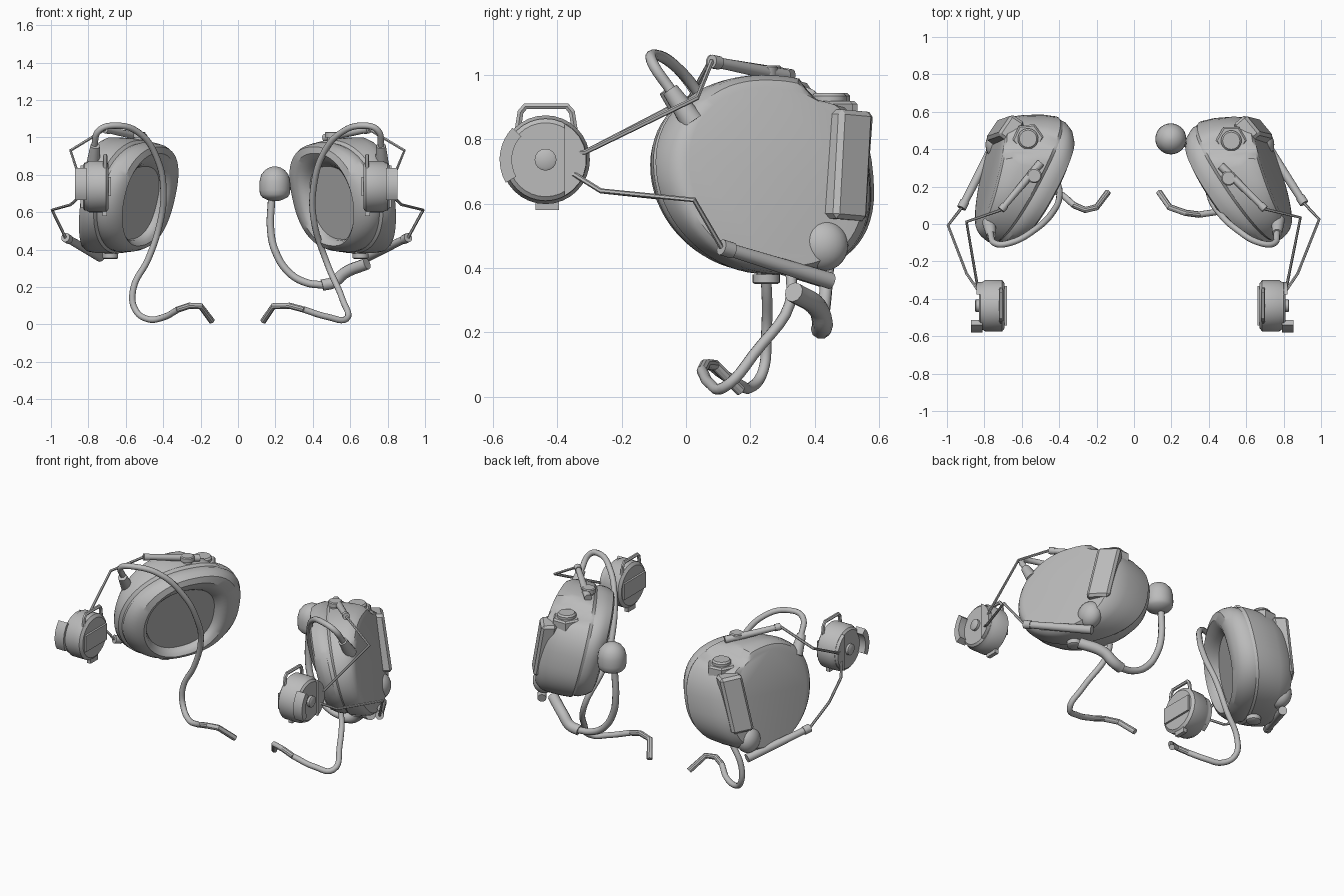
import bpy, bmesh, math
from mathutils import Vector, Matrix

if "Cube" in bpy.data.objects:
    bpy.data.objects.remove(bpy.data.objects["Cube"])

grey = bpy.data.materials.new("grey_plastic")
grey.diffuse_color = (0.5, 0.5, 0.5, 1)
grey.use_nodes = True
grey.node_tree.nodes["Principled BSDF"].inputs["Base Color"].default_value = grey.diffuse_color
SIDES = {1: "right", -1: "left"}
TURN = math.radians(5.5)


def place(p, side):
    """Right-hand point to its place; the left cup is mirrored and turned a little."""
    x, y, z = p
    if side > 0:
        return Vector((x, y, z))
    if y < -0.15:
        return Vector((-x - 0.02, y, z))
    dx, dy, c, s = x - 0.76, y + 0.03, math.cos(TURN), math.sin(TURN)
    return Vector((-(0.76 + dx * c + dy * s), -0.04 - dx * s + dy * c, z))


def finish(name, bm, side, angle=35):
    for v in bm.verts:
        v.co = place(v.co, side)
    bmesh.ops.recalc_face_normals(bm, faces=bm.faces)
    me = bpy.data.meshes.new(name)
    bm.to_mesh(me)
    bm.free()
    me.materials.append(grey)
    ob = bpy.data.objects.new(f"{SIDES[side]}_{name}", me)
    bpy.context.collection.objects.link(ob)
    bpy.ops.object.select_all(action='DESELECT')
    ob.select_set(True)
    bpy.context.view_layer.objects.active = ob
    bpy.ops.object.shade_smooth_by_angle(angle=math.radians(angle))
    return ob


def skin(bm, rings):
    """Join closed rings of points and cap both ends."""
    vs = [[bm.verts.new(p) for p in r] for r in rings]
    n = len(vs[0])
    for a, b in zip(vs, vs[1:]):
        for i in range(n):
            bm.faces.new((a[i], a[(i + 1) % n], b[(i + 1) % n], b[i]))
    bm.faces.new(vs[0])
    bm.faces.new(vs[-1])


def revolve(name, origin, axis, profile, side, n=24):
    """Profile is (distance along axis, radius)."""
    o = Vector(origin)
    q = Vector(axis).to_track_quat('Z', 'Y')
    bm = bmesh.new()
    skin(bm, [[o + q @ Vector((r * math.cos(2 * math.pi * i / n),
                               r * math.sin(2 * math.pi * i / n), t))
               for i in range(n)] for t, r in profile])
    return finish(name, bm, side)


def rod(name, a, b, r1, r2, side, n=16):
    d = Vector(b) - Vector(a)
    return revolve(name, a, d, [(0, r1), (d.length, r2)], side, n)


def prism(name, yz, x0, x1, side):
    bm = bmesh.new()
    skin(bm, [[(x, y, z) for y, z in yz] for x in (x0, x1)])
    return finish(name, bm, side)


def tube(name, pts, r, side, smooth=True, res=3):
    cu = bpy.data.curves.new(name, 'CURVE')
    cu.dimensions = '3D'
    cu.bevel_depth, cu.bevel_resolution = r, res
    cu.use_fill_caps = True
    cu.resolution_u = 6
    if smooth:
        sp = cu.splines.new('BEZIER')
        sp.bezier_points.add(len(pts) - 1)
        for bp, p in zip(sp.bezier_points, pts):
            bp.co = p
            bp.handle_left_type = bp.handle_right_type = 'AUTO'
    else:
        sp = cu.splines.new('POLY')
        sp.points.add(len(pts) - 1)
        for pt, p in zip(sp.points, pts):
            pt.co = (*p, 1)
        sp.use_smooth = False
    cu.materials.append(grey)
    ob = bpy.data.objects.new(f"{SIDES[side]}_{name}", cu)
    bpy.context.collection.objects.link(ob)


def oval(ax, ay, bx, by, z0, z1, tilt, n=64):
    """Rounded ring from a back point a to a front point b, top leaning inward."""
    a, b = Vector((ax, ay, 0)), Vector((bx, by, 0))
    out = []
    for i in range(n):
        t = 2 * math.pi * i / n
        c, s = math.cos(t), math.sin(t)
        k = 2.45 if c < 0 else 2.05
        u = math.copysign(abs(c) ** (2 / k), c)
        v = math.copysign(abs(s) ** (2 / k), s)
        z = (z0 + z1) / 2 + (z1 - z0) / 2 * v + .015 * max(0, u) ** 2
        lean = tilt * (z - .70)
        p = (a + b) / 2 + (b - a) / 2 * u + Vector((-.85 * lean, -.45 * lean, z))
        # flattened seat for the dial at the upper back
        p.z = min(p.z, .93 - .3 * (p.y - .39) + 1.2 * max(0, .39 - p.y))
        out.append(p)
    return out


CUSHION = [(.385, .35, .635, .01, .455, .845), (.36, .345, .62, -.015, .45, .86),
           (.335, .35, .605, -.045, .435, .89), (.31, .37, .605, -.075, .42, .915),
           (.285, .43, .64, -.1, .40, .95), (.29, .475, .69, -.108, .39, .965),
           (.315, .515, .73, -.1, .385, .975), (.34, .53, .745, -.085, .39, .97)]
SHELL = [(.34, .53, .745, -.085, .39, .97), (.35, .545, .765, -.093, .38, .985),
         (.42, .562, .79, -.08, .38, .995), (.52, .57, .815, -.055, .382, 1.0),
         (.59, .568, .828, -.035, .388, 1.0), (.64, .55, .835, -.015, .405, .985),
         (.655, .52, .832, .012, .43, .96)]

for side in (1, -1):
    # Ear cup: soft cushion with recess, and hard shell that leans less towards the outside
    for name, rows, drop in (("cushion", CUSHION, 0), ("cup_shell", SHELL, .013)):
        bm = bmesh.new()
        skin(bm, [oval(*r, .25 - drop * i) for i, r in enumerate(rows)])
        finish(name, bm, side, 32)

    # Battery box on the outer back edge
    bm = bmesh.new()
    m = (Matrix.Translation((.638, .498, .72)) @ Matrix.Rotation(math.radians(40), 4, 'Z')
         @ Matrix.Rotation(-.07, 4, 'X') @ Matrix.Diagonal((.09, .135, .34, 1)))
    bmesh.ops.create_cube(bm, size=1, matrix=m)
    for v in bm.verts:
        v.co.x -= .17 * (v.co.z - .72)
    bmesh.ops.bevel(bm, geom=bm.edges[:], offset=.015, segments=1, affect='EDGES')
    finish("battery_box", bm, side, 25)

    # Rounded bulge below the box
    bm = bmesh.new()
    bmesh.ops.create_uvsphere(bm, u_segments=24, v_segments=14, radius=1,
                              matrix=Matrix.Translation((.685, .425, .47))
                              @ Matrix.Diagonal((.065, .08, .08, 1)))
    finish("lower_bulge", bm, side)

    # Dial on a six-sided base, and the two arm pivots
    revolve("dial_base", (.52, .445, .84), (0, 0, 1), [(0, .085), (.07, .085), (.08, .075)], side, 6)
    revolve("dial", (.52, .445, .9), (0, 0, 1), [(0, .055), (.035, .055), (.045, .046)], side)
    revolve("upper_pivot", (.506, .245, .95), (0, 0, 1),
            [(0, .028), (.05, .028), (.05, .04), (.075, .04), (.08, .034)], side)
    revolve("lower_pivot", (.655, .25, .42), (0, 0, -1),
            [(0, .03), (.04, .03), (.04, .042), (.065, .042), (.07, .034)], side)

    # Arm sleeves with collars
    up_a, up_b = Vector((.70, .08, 1.043)), Vector((.465, .31, .997))
    lo_a, lo_b = Vector((.91, .11, .465)), Vector((.69, .45, .36))
    for name, a, b, r in (("upper", up_a, up_b, .016), ("lower", lo_a, lo_b, .02)):
        rod(name + "_sleeve", a, b, r, r + .006, side)
        rod(name + "_collar", a, a.lerp(b, .1), r + .005, r + .005, side)

    # Bent wire arms
    for name, pts in (
            ("upper_wire", [up_a, (.89, .035, .93), (.82, -.315, .76), (.80, -.38, .76)]),
            ("lower_wire", [lo_a, (.99, .025, .612), (.875, -.265, .64),
                            (.82, -.345, .69), (.80, -.38, .695)])):
        tube(name, [place(p, side) for p in pts], .008, side, False, 1)

    # Rail clamp: body, centre button, step, lever, loop and tab
    cy, cz = -.437, .737
    revolve("clamp_body", (0, cy, cz), (1, 0, 0),
            [(.672, .12), (.685, .138), (.775, .138), (.79, .128), (.80, .128), (.81, .115)], side, 32)
    revolve("clamp_button", (0, cy, cz), (1, 0, 0), [(.80, .034), (.825, .034), (.83, .026)], side, 16)

    def arc(r, a0, a1, n=9):
        return [(cy + r * math.cos(math.radians(a0 + (a1 - a0) * i / n)),
                 cz + r * math.sin(math.radians(a0 + (a1 - a0) * i / n))) for i in range(n + 1)]
    prism("clamp_step", arc(.127, -62, 62), .78, .822, side)
    prism("clamp_lever", arc(.143, 136, 210) + arc(.105, 210, 136), .79, .852, side)
    prism("clamp_rail", [(cy - .105, cz - .05), (cy + .105, cz - .05),
                         (cy + .105, cz + .05), (cy - .105, cz + .05)], .66, .68, side)
    tube("clamp_loop", [place((.69, y, z), side) for y, z in
                        ((-.525, .82), (-.515, .885), (-.5, .903), (-.37, .903),
                         (-.355, .885), (-.345, .82))], .011, side, False, 1)
    prism("clamp_tab", [(-.468, .58), (-.395, .58), (-.395, .63), (-.468, .63)], .68, .705, side)

    # Cable fitting
    rod("cable_fitting", (.77, .02, .855), (.765, -.05, .955), .037, .026, side)

# Hanging cables
tube("cable", [(.765, -.045, .95), (.745, -.105, 1.04), (.67, -.1, 1.063), (.55, -.03, 1.025),
               (.46, .055, .92), (.405, .15, .74), (.405, .23, .56), (.475, .33, .33),
               (.56, .21, .13), (.58, .12, .03), (.48, .075, .04), (.35, .05, .08)], .017, 1)
tube("cable_end", [(.35, .05, .08), (.275, .06, .1), (.19, .09, .098), (.135, .17, .018)],
     .017, 1, False)
tube("cable", [(-.77, -.045, .95), (-.74, -.105, 1.04), (-.66, -.1, 1.063), (-.53, -.03, 1.025),
               (-.43, .07, .88), (-.398, .16, .7), (-.42, .23, .53), (-.48, .25, .35),
               (-.56, .25, .19), (-.55, .24, .08), (-.48, .2, .028), (-.40, .165, .038),
               (-.32, .1, .08)], .017, -1)
tube("cable_end", [(-.32, .1, .08), (-.26, .075, .1), (-.2, .09, .098), (-.14, .17, .018)],
     .017, -1, False)

# Microphone, boom and boom mount (right side only)
revolve("microphone", (.197, .455, 0), (0, 0, 1),
        [(.66, .022), (.668, .045), (.68, .068), (.695, .079), (.72, .083), (.765, .082),
         (.80, .073), (.825, .053), (.84, .028), (.845, .006)], 1, 28)
tube("boom", [(.18, .455, .68), (.175, .45, .5), (.2, .44, .39), (.27, .43, .28),
              (.36, .42, .225), (.46, .42, .21)], .02, 1)
tube("boom_mount", [(.45, .42, .21), (.51, .425, .225), (.57, .41, .275), (.69, .335, .325)],
     .032, 1)
